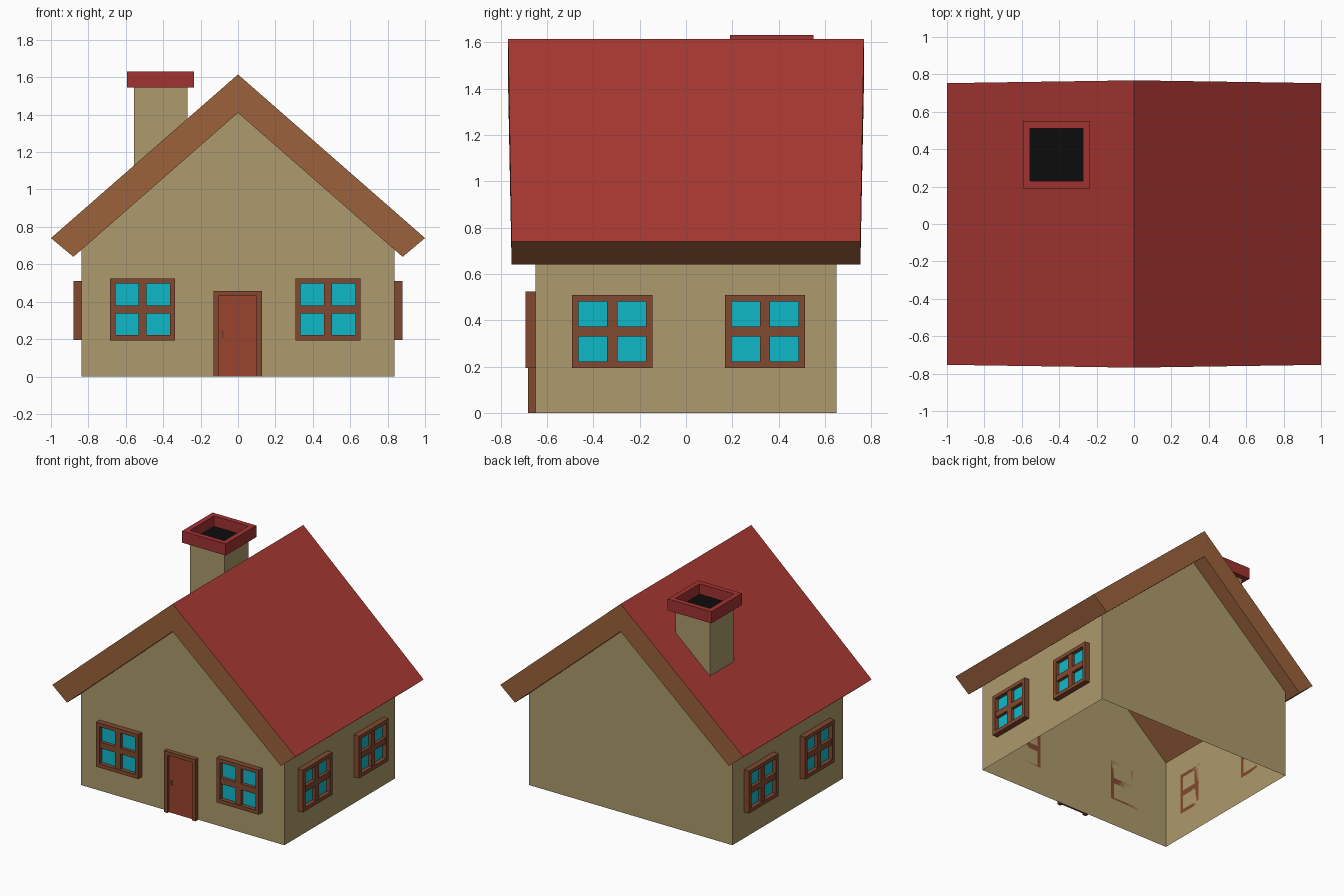
import bpy, bmesh
from mathutils import Matrix, Vector

if "Cube" in bpy.data.objects:
    bpy.data.objects.remove(bpy.data.objects["Cube"], do_unlink=True)


def material(name, hex_code):
    rgb = [int(hex_code[i:i + 2], 16) / 255 for i in (0, 2, 4)]
    lin = [c / 12.92 if c < 0.04 else ((c + 0.055) / 1.055) ** 2.4 for c in rgb]
    mat = bpy.data.materials.new(name)
    mat.use_nodes = True
    mat.diffuse_color = (*lin, 1)
    mat.node_tree.nodes["Principled BSDF"].inputs["Base Color"].default_value = (*lin, 1)
    return mat


WALL = material("tan_wall", "AD9A6C")
ROOF = material("red_roof", "A93832")
TRIM = material("brown_roof_edge", "9C623B")
FRAME = material("brown_frame", "82492F")
GLASS = material("cyan_glass", "0FB9CA")
DOOR = material("door_red_brown", "9A442D")
CAP = material("chimney_cap_red", "A13232")
SOOT = material("soot_black", "0C0C0C")
HANDLE = material("brass_handle", "A08A3C")


def finish(name, bm, *mats, matrix=None):
    obj = bpy.data.objects.new(name, bpy.data.meshes.new(name))
    if matrix:
        bm.transform(matrix)
    bmesh.ops.recalc_face_normals(bm, faces=bm.faces)
    bm.to_mesh(obj.data)
    bm.free()
    for mat in mats:
        obj.data.materials.append(mat)
    bpy.context.collection.objects.link(obj)
    return obj


def boxes(name, mat, *spans, matrix=None):
    """One object made of boxes given as (x0, x1, y0, y1, z0, z1)."""
    bm = bmesh.new()
    for x0, x1, y0, y1, z0, z1 in spans:
        size = Matrix.Diagonal((x1 - x0, y1 - y0, z1 - z0, 1))
        mid = Matrix.Translation(((x0 + x1) / 2, (y0 + y1) / 2, (z0 + z1) / 2))
        bmesh.ops.create_cube(bm, size=1, matrix=mid @ size)
    return finish(name, bm, mat, matrix=matrix)


# House shape
HX, HY = 0.837, 0.65
APEX, UNDER, SLOPE = 1.615, 1.41, 0.875

# Walls: thin gabled shell, open below
bm = bmesh.new()
eave = UNDER - SLOPE * HX
outline = [(-HX, 0), (HX, 0), (HX, eave), (0, UNDER), (-HX, eave)]
front, back = [[bm.verts.new((x, y, z)) for x, z in outline] for y in (-HY, HY)]
bm.faces.new(front)
bm.faces.new(back[::-1])
for a, b in ((1, 2), (4, 0)):
    bm.faces.new((front[a], front[b], back[b], back[a]))
finish("walls", bm, WALL)

# Roof: thick chevron, leaning out slightly at the ridge
bm = bmesh.new()
outline = [(-1, 0.74), (-0.88, 0.64), (0, UNDER), (0.88, 0.64), (1, 0.74), (0, APEX)]
front, back = [[bm.verts.new((x, s * (0.768 if x == 0 else 0.753), z)) for x, z in outline]
               for s in (-1, 1)]
for ring in (front, back):
    bm.faces.new((ring[0], ring[1], ring[2], ring[5]))
    bm.faces.new((ring[2], ring[3], ring[4], ring[5]))
for i in range(6):
    j = (i + 1) % 6
    bm.faces.new((front[i], front[j], back[j], back[i]))
roof = finish("roof", bm, TRIM, ROOF)
for face in roof.data.polygons:
    if face.normal.z > 0.5:
        face.material_index = 1

# Chimney shaft, cut to the roof slope at its foot, sooty on top
bm = bmesh.new()
bmesh.ops.create_cube(bm, size=1)
for v in bm.verts:
    v.co = Vector((-0.413 + v.co.x * 0.284, 0.37 + v.co.y * 0.284, v.co.z))
    v.co.z = 1.555 if v.co.z > 0 else APEX - 0.1 + SLOPE * v.co.x
shaft = finish("chimney_shaft", bm, WALL, SOOT)
for face in shaft.data.polygons:
    if face.normal.z > 0.9:
        face.material_index = 1

# Chimney cap: square ring
x0, x1, y0, y1, t = -0.594, -0.234, 0.19, 0.55, 0.039
z0, z1 = 1.546, 1.632
boxes("chimney_cap", CAP,
      (x0, x1, y0, y0 + t, z0, z1), (x0, x1, y1 - t, y1, z0, z1),
      (x0, x0 + t, y0 + t, y1 - t, z0, z1), (x1 - t, x1, y0 + t, y1 - t, z0, z1))


def window(name, matrix, w, h):
    """Four-pane window centred on its origin, facing local -y."""
    w, h, t, m, d = w / 2, h / 2, 0.028, 0.022, 0.042
    boxes(name + "_frame", FRAME,
          (-w, w, -d, 0, h - t, h), (-w, w, -d, 0, -h, t - h),
          (-w, t - w, -d, 0, t - h, h - t), (w - t, w, -d, 0, t - h, h - t),
          (-m, m, -0.036, 0, t - h, h - t), (t - w, w - t, -0.036, 0, -m, m),
          matrix=matrix)
    boxes(name + "_glass", GLASS, (t - w, w - t, -0.012, -0.004, t - h, h - t),
          matrix=matrix)


# Front windows
for side, x in (("right", -0.51), ("left", 0.481)):
    window("front_window_" + side, Matrix.Translation((x, -HY, 0.359)), 0.348, 0.331)

# Side windows on both walls
for side, s in (("right", -1), ("left", 1)):
    turn = Matrix.Rotation(s * 1.570796, 4, "Z")
    for place, y in (("front", -0.318), ("back", 0.341)):
        window(f"{side}_window_{place}",
               Matrix.Translation((s * HX, y, 0.352)) @ turn, 0.347, 0.315)

# Door, its frame and handle
boxes("door_frame", FRAME,
      (-0.131, -0.103, -0.682, -HY, 0, 0.43), (0.1, 0.128, -0.682, -HY, 0, 0.43),
      (-0.131, 0.128, -0.682, -HY, 0.43, 0.457))
boxes("door", DOOR, (-0.103, 0.1, -0.665, -HY, 0, 0.43))
boxes("door_handle", HANDLE, (-0.083, -0.074, -0.675, -0.665, 0.21, 0.242))
